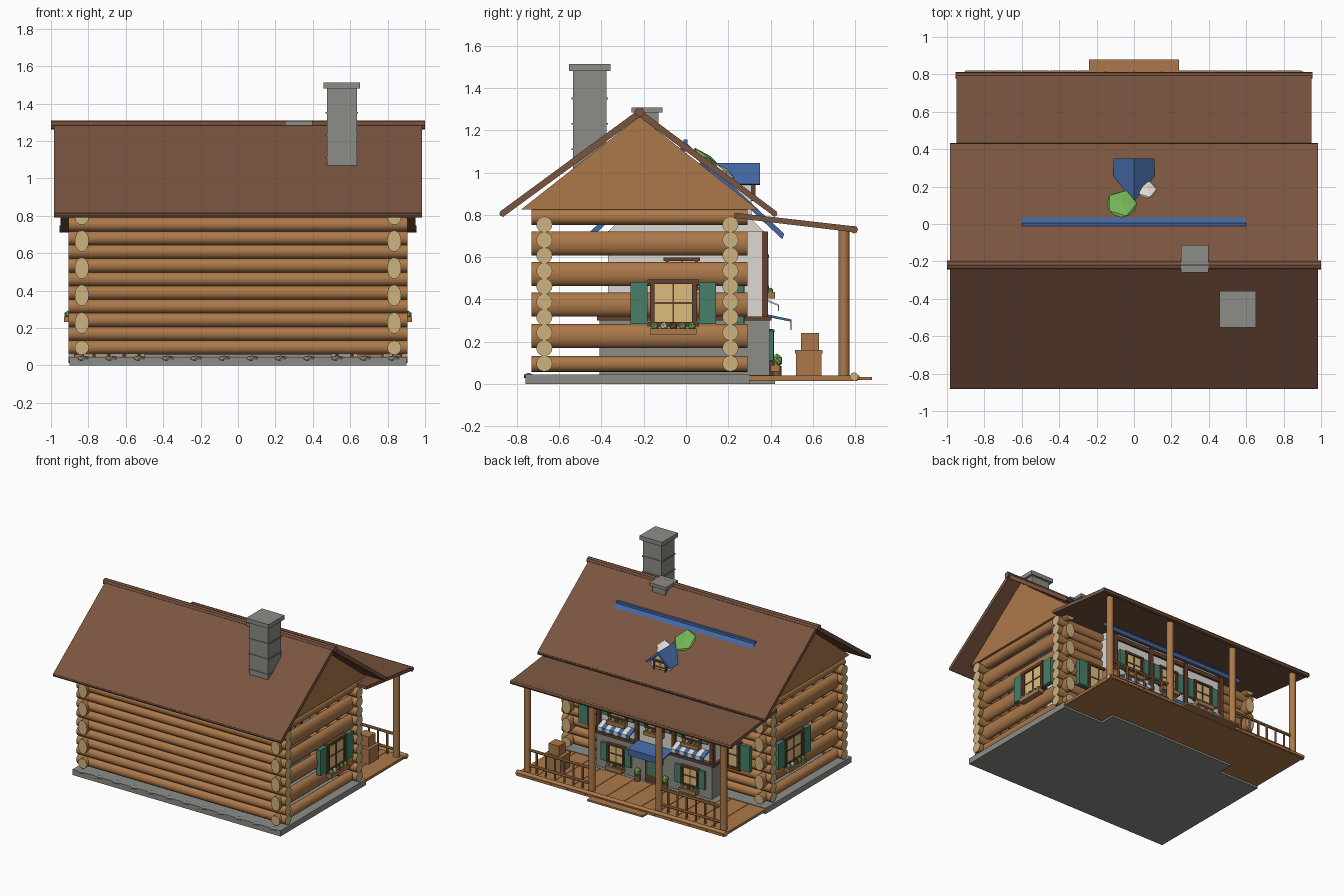
import bpy, bmesh, math, random
from mathutils import Vector, Matrix

random.seed(4)
cube = bpy.data.objects.get("Cube")
if cube:
    bpy.data.objects.remove(cube, do_unlink=True)


def material(name, hexcode):
    rgb = [int(hexcode[i:i + 2], 16) / 255 for i in (0, 2, 4)]
    lin = [c / 12.92 if c < 0.04 else ((c + 0.055) / 1.055) ** 2.4 for c in rgb] + [1]
    m = bpy.data.materials.new(name)
    m.use_nodes = True
    m.diffuse_color = lin
    m.node_tree.nodes["Principled BSDF"].inputs["Base Color"].default_value = lin
    return m


ROOF = material("roof brown", "7a5540")
LOG = material("log wood", "ac794a")
END = material("cut log end", "ceb27e")
DARK = material("dark timber", "63412f")
STONE = material("grey stone", "8c8c88")
BLUE = material("blue tile", "4468a4")
SHUTTER = material("shutter green", "48806a")
LEAF = material("leaf green", "74b455")
WHITE = material("white plaster", "dedad4")
GLOW = material("warm window", "dcbc7c")


def finish(name, bm, mats, matrix=None, smooth=False):
    bmesh.ops.recalc_face_normals(bm, faces=bm.faces)
    me = bpy.data.meshes.new(name)
    bm.to_mesh(me)
    bm.free()
    for m in mats:
        me.materials.append(m)
    if smooth:
        for p in me.polygons:
            p.use_smooth = True
        me.set_sharp_from_angle(angle=math.radians(40))
    ob = bpy.data.objects.new(name, me)
    bpy.context.scene.collection.objects.link(ob)
    if matrix:
        ob.matrix_world = matrix
    return ob


def box(name, lo, hi, mat, matrix=None):
    bm = bmesh.new()
    lo, hi = Vector(lo), Vector(hi)
    size = Matrix.Diagonal((*(hi - lo), 1))
    bmesh.ops.create_cube(bm, size=1, matrix=Matrix.Translation((lo + hi) / 2) @ size)
    return finish(name, bm, [mat], matrix)


def prism(name, pts, axis, a, b, mat):
    """Extrude a profile: (y, z) points along x, or (x, z) points along y."""
    bm = bmesh.new()
    put = (lambda p, t: (t, *p)) if axis == "x" else (lambda p, t: (p[0], t, p[1]))
    face = bm.faces.new([bm.verts.new(put(p, a)) for p in pts])
    out = bmesh.ops.extrude_face_region(bm, geom=[face])["geom"]
    move = Vector((b - a, 0, 0)) if axis == "x" else Vector((0, b - a, 0))
    bmesh.ops.translate(bm, vec=move, verts=[v for v in out if isinstance(v, bmesh.types.BMVert)])
    return finish(name, bm, [mat])


def log(name, p, q, r, mat=LOG, end=END, tall=1, sides=16):
    """Round log from p to q with pale cut ends; tall stretches it upward."""
    p, q = Vector(p), Vector(q)
    d = q - p
    bm = bmesh.new()
    bmesh.ops.create_cone(bm, cap_ends=True, segments=sides, radius1=r, radius2=r, depth=d.length)
    bmesh.ops.transform(bm, matrix=d.to_track_quat("Z", "Y").to_matrix().to_4x4(), verts=bm.verts)
    bmesh.ops.scale(bm, vec=(1, 1, tall), verts=bm.verts)
    bmesh.ops.translate(bm, vec=(p + q) / 2, verts=bm.verts)
    for f in bm.faces:
        f.material_index = 1 if len(f.verts) > 4 else 0
    return finish(name, bm, [mat, end], smooth=True)


def blob(name, at, size, mat, matrix=None):
    bm = bmesh.new()
    bmesh.ops.create_icosphere(bm, subdivisions=1, radius=1)
    bmesh.ops.transform(bm, matrix=Matrix.Translation(at) @ Matrix.Diagonal((*size, 1)), verts=bm.verts)
    return finish(name, bm, [mat], matrix)


def window(name, at, turn, w, h, shutter=0, planter=False):
    """Framed window facing local +y, centred on the given point."""
    m = Matrix.Translation(at) @ Matrix.Rotation(math.radians(turn), 4, "Z")
    t = 0.11 * w
    box(name + "_pane", (-w / 2, -0.02, -h / 2), (w / 2, 0.006, h / 2), GLOW, m)
    for s in (-1, 1):
        box(name + "_jamb", (s * w / 2 - t / 2, -0.02, -h / 2), (s * w / 2 + t / 2, 0.016, h / 2), DARK, m)
        box(name + "_rail", (-w / 2 - t, -0.02, s * h / 2 - t / 2), (w / 2 + t, 0.018, s * h / 2 + t / 2), DARK, m)
        if shutter:
            a, b = sorted((s * (w / 2 + t), s * (w / 2 + t + shutter)))
            box(name + "_shutter", (a, -0.02, -h / 2), (b, 0.014, h / 2), SHUTTER, m)
    box(name + "_mullion", (-0.004, 0, -h / 2), (0.004, 0.01, h / 2), DARK, m)
    box(name + "_crossbar", (-w / 2, 0, -0.004), (w / 2, 0.01, 0.004), DARK, m)
    if planter:
        z, r = -h / 2 - 0.02, 0.1 * w
        box(name + "_planter", (-w * 0.55, 0, z - 0.03), (w * 0.55, 0.045, z), LOG, m)
        for i in range(5):
            colour = (LEAF, WHITE, LEAF, LEAF, ROOF)[(i * 2) % 5]
            blob(name + "_flower", ((i - 2) * w * 0.22, 0.025, z + r * 0.5), (r, r, r), colour, m)


# Stone foundation with loose edge stones
box("foundation", (-0.9, -0.76, 0), (0.9, 0.3, 0.045), STONE)
box("inner_foundation", (-0.55, 0.2, 0), (0.55, 0.42, 0.042), STONE)
for i in range(12):
    blob("edge_stone", (-0.83 + i * 0.151, -0.745, 0.037), (0.05, 0.025, 0.016), STONE)

# Log walls: long walls of round logs, end walls of taller logs with gaps
for y in (-0.67, 0.21):
    for i in range(10):
        z = 0.097 + 0.073 * i
        log("long_wall_log", (-0.905, y, z), (0.905, y, z), 0.038)
for s in (-1, 1):
    for i, z in enumerate((0.095, 0.227, 0.375, 0.52, 0.665, 0.79)):
        log("end_wall_log", (s * 0.835, -0.73, z), (s * 0.835, 0.29, z), 0.038, tall=1 if i in (0, 5) else 1.5)
    prism("gable", [(-0.78, 0.825), (0.34, 0.825), (-0.22, 1.265)], "x", s * 0.84, s * 0.87, LOG)
    window("end_window", (s * 0.885, -0.06, 0.383), -90 * s, 0.2, 0.2, 0.08, True)
    window("back_window", (s * 0.55, 0.26, 0.37), 0, 0.18, 0.2, 0.08)

# Main roof, ridge pole, eave poles and porch roof
prism("roof_front", [(-0.22, 1.3), (-0.22, 1.262), (-0.865, 0.79), (-0.88, 0.815)], "x", -0.985, 0.985, ROOF)
prism("roof_back", [(-0.22, 1.3), (-0.22, 1.262), (0.42, 0.79), (0.43, 0.815)], "x", -0.985, 0.985, ROOF)
log("ridge_pole", (-1, -0.22, 1.285), (1, -0.22, 1.285), 0.024, ROOF, ROOF, sides=8)
log("front_eave_pole", (-0.985, -0.868, 0.805), (0.985, -0.868, 0.805), 0.014, ROOF, ROOF, sides=8)
log("back_eave_pole", (-0.985, 0.418, 0.805), (0.985, 0.418, 0.805), 0.014, ROOF, ROOF, sides=8)
prism("porch_roof", [(0.23, 0.81), (0.23, 0.785), (0.8, 0.717), (0.8, 0.745)], "x", -0.95, 0.95, ROOF)
log("porch_eave_pole", (-0.955, 0.795, 0.73), (0.955, 0.795, 0.73), 0.018, ROOF, ROOF, sides=8)

# Chimneys
box("chimney", (0.475, -0.535, 0.95), (0.635, -0.375, 1.49), STONE)
for z in (1.11, 1.23, 1.35):
    box("chimney_course", (0.469, -0.541, z - 0.004), (0.641, -0.369, z + 0.004), STONE)
box("chimney_cap", (0.457, -0.553, 1.48), (0.653, -0.357, 1.512), STONE)
box("small_chimney", (0.27, -0.24, 0.9), (0.38, -0.13, 1.29), STONE)
box("small_chimney_cap", (0.252, -0.258, 1.283), (0.398, -0.112, 1.308), STONE)

# Porch deck, step, posts and railings
for i in range(12):
    x = -0.9 + i * 0.15
    box("deck_plank", (x, 0.28, 0.02), (x + 0.146, 0.82, 0.04), LOG)
box("deck_underside", (-0.89, 0.29, 0.015), (0.89, 0.81, 0.03), LOG)
log("deck_edge_log", (-0.905, 0.795, 0.034), (0.905, 0.795, 0.034), 0.02)
box("front_step", (-0.24, 0.8, 0.018), (0.24, 0.88, 0.032), LOG)
for s in (-1, 1):
    for x in (0.29, 0.85):
        log("porch_post", (s * x, 0.747, 0.04), (s * x, 0.747, 0.73), 0.026, end=LOG)
    for z in (0.09, 0.21):
        log("porch_rail", (s * 0.29, 0.747, z), (s * 0.85, 0.747, z), 0.011, end=LOG, sides=8)
    for i in range(1, 7):
        x = s * (0.29 + i * 0.08)
        log("baluster", (x, 0.747, 0.04), (x, 0.747, 0.21), 0.008, end=LOG, sides=8)

# Stacked crates
box("lower_crate", (0.64, 0.52, 0.04), (0.77, 0.64, 0.155), LOG)
box("lower_crate_lid", (0.635, 0.515, 0.145), (0.775, 0.645, 0.16), LOG)
box("upper_crate", (0.66, 0.545, 0.16), (0.75, 0.63, 0.24), LOG)

# Plastered inner house with steep blue roof
box("inner_lower_wall", (-0.5, -0.41, 0.03), (0.5, 0.395, 0.305), STONE)
box("inner_beam", (-0.52, -0.42, 0.3), (0.52, 0.405, 0.32), DARK)
box("inner_upper_wall", (-0.5, -0.37, 0.32), (0.5, 0.37, 0.72), WHITE)
prism("inner_gable", [(-0.37, 0.72), (0.37, 0.72), (0, 1.08)], "x", -0.49, 0.49, WHITE)
for s in (-1, 1):
    prism("inner_roof", [(0, 1.142), (0, 1.11), (s * 0.455, 0.685), (s * 0.465, 0.71)], "x", -0.6, 0.6, BLUE)
    window("inner_end_window", (s * 0.505, -0.02, 0.52), -90 * s, 0.14, 0.14)
box("inner_ridge", (-0.6, -0.012, 1.1), (0.6, 0.006, 1.155), BLUE)
for x in (-0.49, -0.16, 0.16, 0.49):
    box("facade_post", (x - 0.016, 0.36, 0.32), (x + 0.016, 0.388, 0.72), DARK)
box("facade_top_beam", (-0.5, 0.36, 0.68), (0.5, 0.386, 0.71), DARK)

# Facade windows, striped awnings and door
for x in (-0.32, 0, 0.32):
    window("upper_window", (x, 0.375, 0.53), 0, 0.14, 0.15, 0.05, True)
    if x:
        window("lower_window", (x, 0.4, 0.18), 0, 0.13, 0.14, 0.05, True)
        for i in range(8):
            a = x - 0.14 + i * 0.035
            prism("awning_stripe", [(0.37, 0.405), (0.44, 0.375), (0.44, 0.345), (0.435, 0.345), (0.435, 0.37),
                                    (0.37, 0.395)], "x", a, a + 0.035, WHITE if i % 2 else BLUE)
box("door", (-0.07, 0.38, 0.04), (0.07, 0.408, 0.26), DARK)
box("door_panel", (-0.045, 0.4, 0.1), (0.045, 0.412, 0.24), SHUTTER)
prism("door_canopy", [(0.38, 0.33), (0.5, 0.305), (0.5, 0.255), (0.494, 0.255), (0.494, 0.295), (0.38, 0.318)],
      "x", -0.15, 0.15, BLUE)
for s in (-1, 1):
    log("flower_pot", (s * 0.12, 0.43, 0.04), (s * 0.12, 0.43, 0.085), 0.022, ROOF, ROOF)
    blob("pot_plant", (s * 0.12, 0.43, 0.11), (0.028, 0.028, 0.035), LEAF)

# Dormer and the bushy shapes poking through the roof
prism("dormer_roof", [(-0.11, 0.945), (0, 1.045), (0.11, 0.945), (0.095, 0.94), (0, 1.02), (-0.095, 0.94)],
      "y", 0.05, 0.35, BLUE)
prism("dormer_wall", [(-0.085, 0.78), (0.085, 0.78), (0.085, 0.945), (0, 1.02), (-0.085, 0.945)],
      "y", 0.1, 0.31, WHITE)
window("dormer_window", (0, 0.312, 0.915), 0, 0.1, 0.09)
slope = Matrix.Rotation(math.radians(-37), 4, "X")
for name, at, r, mat in (("green_shape", (-0.065, 0.105, 1.058), 0.1, LEAF),
                         ("white_shape", (0.07, 0.18, 1.0), 0.062, WHITE)):
    blob(name, (0, 0, 0), (r * 0.9, r, 0.022), mat, Matrix.Translation(at) @ slope)
